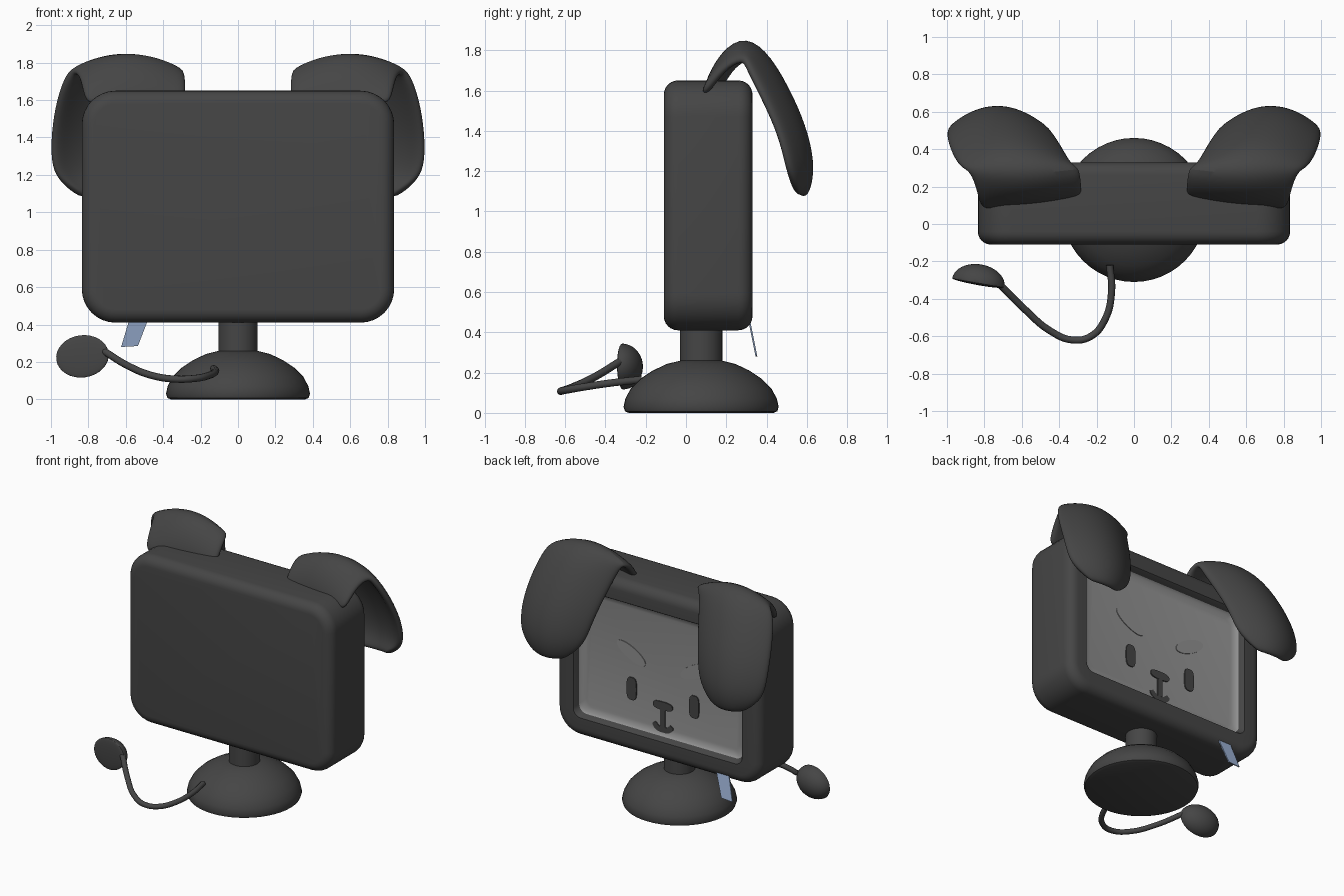
import bpy, bmesh
from math import sin, cos, pi, radians, copysign
from mathutils import Vector, Matrix

if "Cube" in bpy.data.objects:
    bpy.data.objects.remove(bpy.data.objects["Cube"], do_unlink=True)


def material(name, rgb):
    m = bpy.data.materials.new(name)
    m.use_nodes = True
    m.diffuse_color = (*rgb, 1)
    m.node_tree.nodes["Principled BSDF"].inputs["Base Color"].default_value = (*rgb, 1)
    return m


DARK = material("charcoal", (0.06, 0.06, 0.06))
GREY = material("screen grey", (0.28, 0.28, 0.28))
BLUE = material("pale blue", (0.32, 0.43, 0.64))


def finish(name, bm, mat, angle=40):
    bmesh.ops.recalc_face_normals(bm, faces=bm.faces[:])
    me = bpy.data.meshes.new(name)
    bm.to_mesh(me)
    bm.free()
    ob = bpy.data.objects.new(name, me)
    bpy.context.collection.objects.link(ob)
    me.materials.append(mat)
    bpy.ops.object.select_all(action="DESELECT")
    ob.select_set(True)
    bpy.context.view_layer.objects.active = ob
    if angle:
        bpy.ops.object.shade_smooth_by_angle(angle=radians(angle))
    return ob


def loft(rings, closed=True, cap_start=False, cap_end=False):
    bm = bmesh.new()
    rows = [[bm.verts.new(p) for p in ring] for ring in rings]
    n = len(rows[0])
    for a, b in zip(rows, rows[1:]):
        for i in range(n if closed else n - 1):
            j = (i + 1) % n
            bm.faces.new((a[i], a[j], b[j], b[i]))
    if cap_start:
        bm.faces.new(rows[0])
    if cap_end:
        bm.faces.new(rows[-1])
    return bm


# Monitor case: rounded rectangles, each inset by d at depth y
def frame_ring(d, y):
    w, h, r = 0.835 - d, 0.62 - d, max(0.18 - d, 0.06)
    pts = []
    for k in range(4):
        sx, sz = ((1, 1), (-1, 1), (-1, -1), (1, -1))[k]
        for i in range(9):
            a = pi / 2 * (k + i / 8)
            pts.append((sx * (w - r) + r * cos(a), y, 1.03 + sz * (h - r) + r * sin(a)))
    return pts


R = 0.07
arc = [(R * (1 - sin(a)), R * (1 - cos(a))) for a in (pi / 12 * i for i in range(7))]
rings = [frame_ring(d, -0.11 + e) for d, e in arc]
rings += [frame_ring(d, 0.33 - e) for d, e in reversed(arc)]
rings += [frame_ring(0.145, 0.33), frame_ring(0.152, 0.32), frame_ring(0.165, 0.29)]
finish("monitor_case", loft(rings, cap_start=True), DARK)

# Recessed screen with a curved rim
rim = [(0.15, 0.315), (0.158, 0.29), (0.175, 0.273), (0.21, 0.265)]
finish("screen", loft([frame_ring(d, y) for d, y in rim], cap_end=True), GREY)


# Face details: thin plates on the screen
def plate(name, pts, mat, y=0.264, thick=0.009):
    bm = bmesh.new()
    f = bm.faces.new([bm.verts.new((x, y, z)) for x, z in pts])
    ext = bmesh.ops.extrude_face_region(bm, geom=[f])["geom"]
    for v in ext:
        if isinstance(v, bmesh.types.BMVert):
            v.co.y += thick
    return finish(name, bm, mat, 0)


def oval(cx, cz, rx, rz, tilt=0.0, power=1.0, n=28):
    pts = []
    for i in range(n):
        c, s = cos(2 * pi * i / n), sin(2 * pi * i / n)
        u, v = rx * copysign(abs(c) ** power, c), rz * copysign(abs(s) ** power, s)
        pts.append((cx + u * cos(tilt) - v * sin(tilt), cz + u * sin(tilt) + v * cos(tilt)))
    return pts


for side, s in (("left", 1), ("right", -1)):
    plate(side + "_eye", oval(s * 0.255, 0.85, 0.04, 0.083, power=0.6), DARK)
    plate(side + "_eyebrow", oval(s * 0.26, 1.11, 0.13, 0.048, tilt=s * 0.48), GREY, thick=0.006)
plate("nose", oval(0, 0.79, 0.08, 0.03, power=0.7), DARK)
plate("nose_stem", [(-0.02, 0.63), (0.02, 0.63), (0.02, 0.79), (-0.02, 0.79)], DARK, thick=0.008)
smile = [(0.085 * cos(a), 0.645 + 0.055 * sin(a)) for a in (pi + pi * i / 12 for i in range(13))]
smile += [(0.06, 0.66), (0.03, 0.635), (-0.03, 0.635), (-0.06, 0.66)]
plate("mouth", smile, DARK, thick=0.007)


# Stand: turned neck and domed foot
def turned(name, profile, n=48):
    rings = [[(r * cos(2 * pi * i / n), 0.075 + r * sin(2 * pi * i / n), z) for i in range(n)]
             for r, z in profile]
    return finish(name, loft(rings, cap_start=True, cap_end=True), DARK)


turned("stand_neck", [(0.105, 0.22), (0.105, 0.45)])
turned("stand_base", [(0.36, 0), (0.378, 0.008), (0.385, 0.03), (0.376, 0.07), (0.35, 0.12),
                      (0.3, 0.17), (0.24, 0.21), (0.17, 0.243), (0.1, 0.26)])

# Floppy ears: arched strip; stations are centre x, y, z, half width, bow
stations = [(0.55, 0.11, 1.58, 0.27, 0.0), (0.56, 0.16, 1.74, 0.28, 0.05),
            (0.585, 0.27, 1.855, 0.29, 0.10), (0.63, 0.38, 1.795, 0.30, 0.11),
            (0.68, 0.49, 1.61, 0.30, 0.12), (0.715, 0.575, 1.42, 0.285, 0.12),
            (0.73, 0.615, 1.25, 0.265, 0.12), (0.735, 0.605, 1.14, 0.21, 0.09),
            (0.73, 0.575, 1.075, 0.11, 0.03)]
for side, s in (("left", 1), ("right", -1)):
    rings = []
    for i, (x, y, z, w, bow) in enumerate(stations):
        a, b = stations[max(i - 1, 0)], stations[min(i + 1, len(stations) - 1)]
        t = Vector((0, b[1] - a[1], b[2] - a[2])).normalized()
        inward = Vector((0, t.z, -t.y))
        skew = max(0, 0.03 - 0.01 * i)
        rings.append([Vector((s * (x + w * u), y - skew * u, z)) + inward * bow * u * u
                      for u in (k / 4 for k in range(-4, 5))])
    ear = finish(side + "_ear", loft(rings, closed=False), DARK, 80)
    sol = ear.modifiers.new("thickness", "SOLIDIFY")
    sol.thickness, sol.offset = 0.05, 0
    sub = ear.modifiers.new("smooth", "SUBSURF")
    sub.levels = sub.render_levels = 2

# Mouse cable
path = [(-0.13, -0.22, 0.165), (-0.12, -0.36, 0.15), (-0.155, -0.51, 0.128),
        (-0.23, -0.6, 0.112), (-0.33, -0.62, 0.108), (-0.45, -0.57, 0.125),
        (-0.58, -0.46, 0.175), (-0.72, -0.32, 0.26)]
cu = bpy.data.curves.new("mouse_cable", "CURVE")
cu.dimensions = "3D"
cu.bevel_depth, cu.bevel_resolution, cu.use_fill_caps = 0.019, 3, True
sp = cu.splines.new("BEZIER")
sp.bezier_points.add(len(path) - 1)
for bp, p in zip(sp.bezier_points, path):
    bp.co = p
    bp.handle_left_type = bp.handle_right_type = "AUTO"
cu.materials.append(DARK)
bpy.context.collection.objects.link(bpy.data.objects.new("mouse_cable", cu))

# Mouse: half dome with a nearly flat side
bm = bmesh.new()
bmesh.ops.create_uvsphere(bm, u_segments=32, v_segments=16, radius=1)
for v in bm.verts:
    v.co = (v.co.x * 0.143, v.co.y * (0.1 if v.co.y > 0 else 0.012), v.co.z * 0.113)
turn = Matrix.Rotation(radians(-10), 4, "Z") @ Matrix.Rotation(radians(-8), 4, "Y")
bm.transform(Matrix.Translation((-0.832, -0.315, 0.23)) @ turn)
finish("mouse", bm, DARK)

# Hanging paper tag under the screen
tag = plate("paper_tag", [(-0.625, 0.28), (-0.535, 0.285), (-0.46, 0.48), (-0.565, 0.48)],
            BLUE, y=0, thick=0.009)
for v in tag.data.vertices:
    v.co.y += 0.305 + (0.48 - v.co.z) * 0.2
